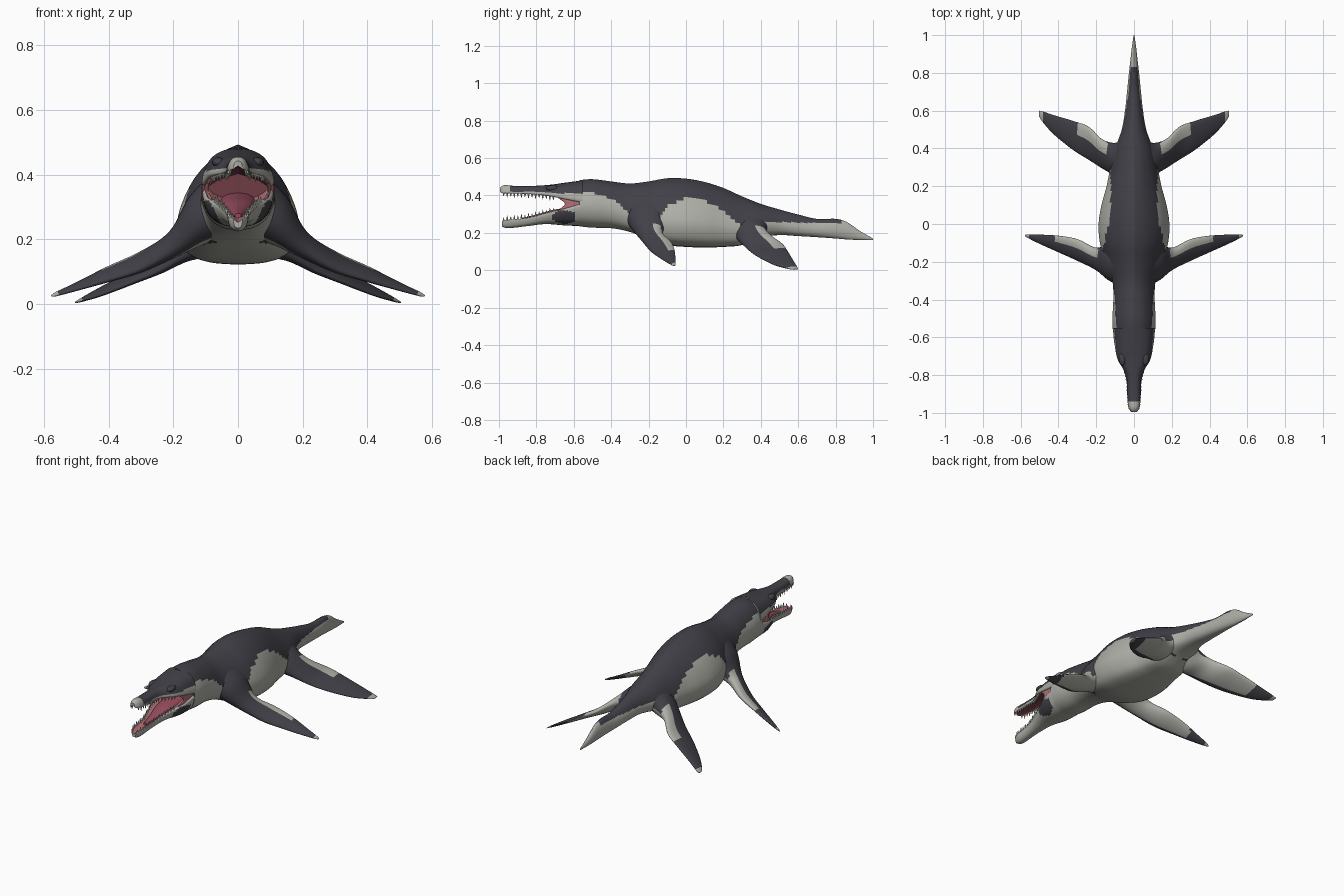
import bpy, bmesh, math
from mathutils import Vector, Matrix

cube = bpy.data.objects.get("Cube")
if cube:
    bpy.data.objects.remove(cube)


def material(name, *rgb):
    m = bpy.data.materials.new(name)
    m.use_nodes = True
    m.diffuse_color = (*rgb, 1)
    m.node_tree.nodes["Principled BSDF"].inputs["Base Color"].default_value = (*rgb, 1)
    return m


MATS = [material("dark skin", .055, .052, .065), material("pale skin", .43, .43, .39),
        material("mouth pink", .46, .16, .18), material("tongue rose", .30, .07, .11),
        material("deep mouth", .16, .045, .06), material("tooth ivory", .50, .48, .41)]
DARK, PALE, PINK, ROSE, DEEP, IVORY = range(6)


def spline(points, steps):
    """Sample a smooth curve through tuples of any length."""
    p = [Vector(q) for q in points]
    p = [p[0]] + p + [p[-1]]
    out = []
    for a, b, c, d in zip(p, p[1:], p[2:], p[3:]):
        for s in range(steps):
            t = s / steps
            out.append(b + (c - a) * (t / 2) + (a * 2 - b * 5 + c * 4 - d) * (t * t / 2)
                       + (b * 3 - a - c * 3 + d) * (t ** 3 / 2))
    return out + [p[-1]]


def lerp_at(stations, y):
    """Linear lookup by the first value of each station."""
    for a, b in zip(stations, stations[1:]):
        if y <= b[0]:
            t = max(0, (y - a[0]) / (b[0] - a[0]))
            return [m + (n - m) * t for m, n in zip(a, b)]
    return list(stations[-1])


def finish(name, bm, mirror=False):
    me = bpy.data.meshes.new(name)
    for f in bm.faces:
        f.smooth = True
    bm.to_mesh(me)
    bm.free()
    for m in MATS:
        me.materials.append(m)
    me.set_sharp_from_angle(angle=math.radians(50))
    ob = bpy.data.objects.new(name, me)
    bpy.context.collection.objects.link(ob)
    if mirror:
        ob.modifiers.new("mirror", 'MIRROR')
    return ob


def loft(name, rings, rule, mirror=False):
    """Skin closed rings; rule(centre, normal, along, around) gives the colour."""
    bm = bmesh.new()
    vs = [[bm.verts.new(p) for p in r] for r in rings]
    n, count = len(vs[0]), len(vs)
    tags = {}
    for i in range(count - 1):
        for j in range(n):
            k = (j + 1) % n
            f = bm.faces.new((vs[i][j], vs[i][k], vs[i + 1][k], vs[i + 1][j]))
            tags[f] = (i / (count - 1), (j + .5) / n)
    for r, u in ((vs[0], 0), (vs[-1], 1)):
        tags[bm.faces.new(r)] = (u, 0)
    bmesh.ops.recalc_face_normals(bm, faces=bm.faces)
    for f, (u, v) in tags.items():
        f.material_index = rule(f.calc_center_median(), f.normal, u, v)
    return finish(name, bm, mirror)


def section(half, y, w, top, bottom):
    side = spline(half, 4)
    pts = side + [Vector((-q.x, q.y)) for q in side[-2:0:-1]]
    return [(w * q.x, y, bottom + (top - bottom) * q.y) for q in pts]


# Half outlines: width and height as fractions, from the top down
ROUND = [(math.sin(math.pi * i / 7), .5 + .5 * math.cos(math.pi * i / 7)) for i in range(8)]
PEAKED = [(0, 1), (.35, .91), (.7, .73), (.93, .5), (1, .3), (.85, .1), (.5, .02), (0, 0)]
JAW = [(0, 1), (.4, .95), (.75, .75), (.95, .4), (1, .08), (.85, 0), (.6, .15), (0, .35)]

# Height of the dark back's lower border along the animal
BORDER = [(-1, .42), (-.8, .42), (-.7, .41), (-.5, .415), (-.38, .375), (-.3, .3), (-.25, .19),
          (-.17, .19), (-.15, .27), (-.1, .345), (0, .385), (.1, .37), (.2, .32), (.3, .23),
          (.34, .17), (.39, .17), (.41, .26), (.82, .25)]


def skin(c, normal, u, v):
    if normal.y < -.95 and -.6 < c.y < -.5:
        return DEEP
    if ((c.y + .65) / .065) ** 2 + ((c.z - .285) / .037) ** 2 < 1:
        return DARK
    if c.y < -.94 or c.y > .835:
        return PALE
    return DARK if c.z > lerp_at(BORDER, c.y)[1] else PALE


# Body, neck and tail: y, half width, top, bottom, peakedness
BODY = [(-.57, .112, .482, .235, .3), (-.5, .115, .487, .228, .3), (-.4, .11, .475, .225, .4),
        (-.3, .115, .464, .205, .7), (-.2, .15, .475, .165, 1), (-.1, .18, .492, .135, 1),
        (0, .187, .49, .125, 1), (.1, .172, .472, .122, 1), (.2, .145, .44, .125, 1),
        (.3, .125, .395, .135, 1), (.4, .1, .355, .175, .8), (.5, .065, .325, .188, .6),
        (.6, .048, .298, .183, .5), (.7, .037, .275, .177, .4), (.8, .027, .275, .17, .3),
        (.86, .02, .258, .165, .2), (.93, .012, .21, .162, .1), (1, .002, .17, .162, 0)]
rings = []
for y, w, top, bottom, k in spline(BODY, 8):
    half = [Vector(a).lerp(Vector(b), k) for a, b in zip(ROUND, PEAKED)]
    rings.append(section(half, y, w, top, bottom))
loft("body", rings, skin)

# Jaws: y, half width, outer height, mouth height
UPPER = [(-.995, .014, .442, .418), (-.97, .03, .455, .412), (-.9, .036, .45, .41),
         (-.8, .042, .452, .405), (-.72, .085, .458, .395), (-.65, .1, .468, .38),
         (-.55, .111, .481, .36)]
LOWER = [(-.985, .014, .235, .262), (-.95, .03, .225, .27), (-.85, .036, .236, .28),
         (-.75, .062, .247, .305), (-.65, .1, .24, .33), (-.55, .111, .236, .36)]


def jaw_rule(inner):
    def rule(c, normal, u, v):
        return inner if min(v, 1 - v) > .375 else skin(c, normal, u, v)
    return rule


for name, stations, inner in (("upper_jaw", UPPER, DEEP), ("lower_jaw", LOWER, PINK)):
    loft(name, [section(JAW, *s) for s in spline(stations, 6)], jaw_rule(inner))

# Tongue
TONGUE = [(-.88, .01, .28, .265), (-.8, .025, .298, .27), (-.7, .045, .325, .285),
          (-.56, .06, .345, .28)]
loft("tongue", [section(ROUND, *s) for s in spline(TONGUE, 5)], lambda *a: ROSE)

# Cheek skin stretched between the jaws, with a hollow front edge
bm = bmesh.new()
grid = []
for i in range(7):
    row = []
    for j in range(7):
        t = j / 6
        y = -.56 - .022 * i + .045 * (i / 6) * math.sin(math.pi * t)
        up, low = lerp_at(UPPER, y), lerp_at(LOWER, y)
        x = .94 * (low[1] + (up[1] - low[1]) * t)
        row.append(bm.verts.new((x, y, low[3] - .004 + (up[3] - low[3] + .008) * t)))
    grid.append(row)
for a, b in zip(grid, grid[1:]):
    for j in range(6):
        bm.faces.new((a[j], a[j + 1], b[j + 1], b[j])).material_index = PINK
cheek = finish("cheek_skin", bm, True)
cheek.modifiers.new("thickness", 'SOLIDIFY').thickness = .004

# Teeth along both jaw edges
bm = bmesh.new()
for stations, sign in ((UPPER, -1), (LOWER, 1)):
    for i in range(15):
        y = -.975 + .019 * i
        _, w, outer, lip = lerp_at(stations, y)
        size = .026 if i % 2 else .019
        spot = Matrix.Translation((w * .9, y, lip + sign * size * .4))
        turn = Matrix.Rotation(math.pi if sign < 0 else 0, 4, 'X')
        bmesh.ops.create_cone(bm, cap_ends=True, segments=6, radius1=.006, radius2=.0008,
                              depth=size, matrix=spot @ turn)
for f in bm.faces:
    f.material_index = IVORY
finish("teeth", bm, True)

# Brow ridges
bm = bmesh.new()
bmesh.ops.create_uvsphere(bm, u_segments=16, v_segments=10, radius=1,
                          matrix=Matrix.Translation((.06, -.715, .438))
                          @ Matrix.Diagonal((.02, .035, .016, 1)))
finish("brow_ridge", bm, True)


# Flippers: x, leading y and z, trailing y and z, half thickness
def flipper(name, stations, pale_from, pale_to):
    rings = []
    for x, y0, z0, y1, z1, thick in spline(stations, 7):
        lead, trail = Vector((x, y0, z0)), Vector((x, y1, z1))
        mid, chord = (lead + trail) / 2, (trail - lead) / 2
        up = Vector((.35, 0, 1)).normalized() * thick
        rings.append([mid - chord * math.cos(a) + up * math.sin(a)
                      for a in (math.tau * i / 32 for i in range(32))])
    tip = stations[-1][0]

    def rule(c, normal, u, v):
        back = .5 - .5 * math.cos(math.tau * v)
        span = c.x / tip
        if span > .96:
            return PALE
        if v < .5:
            return PALE if back > .55 and pale_from < span < pale_to else DARK
        return PALE if back > .2 and span < .78 else DARK
    loft(name, rings, rule, True)


flipper("front_flipper",
        [(.06, -.33, .30, -.08, .30, .10), (.13, -.30, .25, -.10, .26, .075),
         (.2, -.245, .175, -.125, .195, .04), (.3, -.195, .11, -.08, .15, .025),
         (.4, -.15, .075, -.062, .11, .017), (.5, -.105, .045, -.056, .062, .01),
         (.56, -.075, .028, -.055, .035, .006), (.577, -.064, .024, -.058, .026, .002)],
        .33, .72)
flipper("rear_flipper",
        [(.04, .22, .25, .46, .26, .06), (.1, .255, .2, .43, .215, .06),
         (.17, .295, .15, .45, .185, .035), (.24, .34, .105, .515, .14, .022),
         (.32, .39, .07, .545, .1, .016), (.42, .47, .03, .575, .05, .011),
         (.48, .535, .011, .595, .018, .006), (.503, .57, .004, .6, .006, .002)],
        .28, .6)
